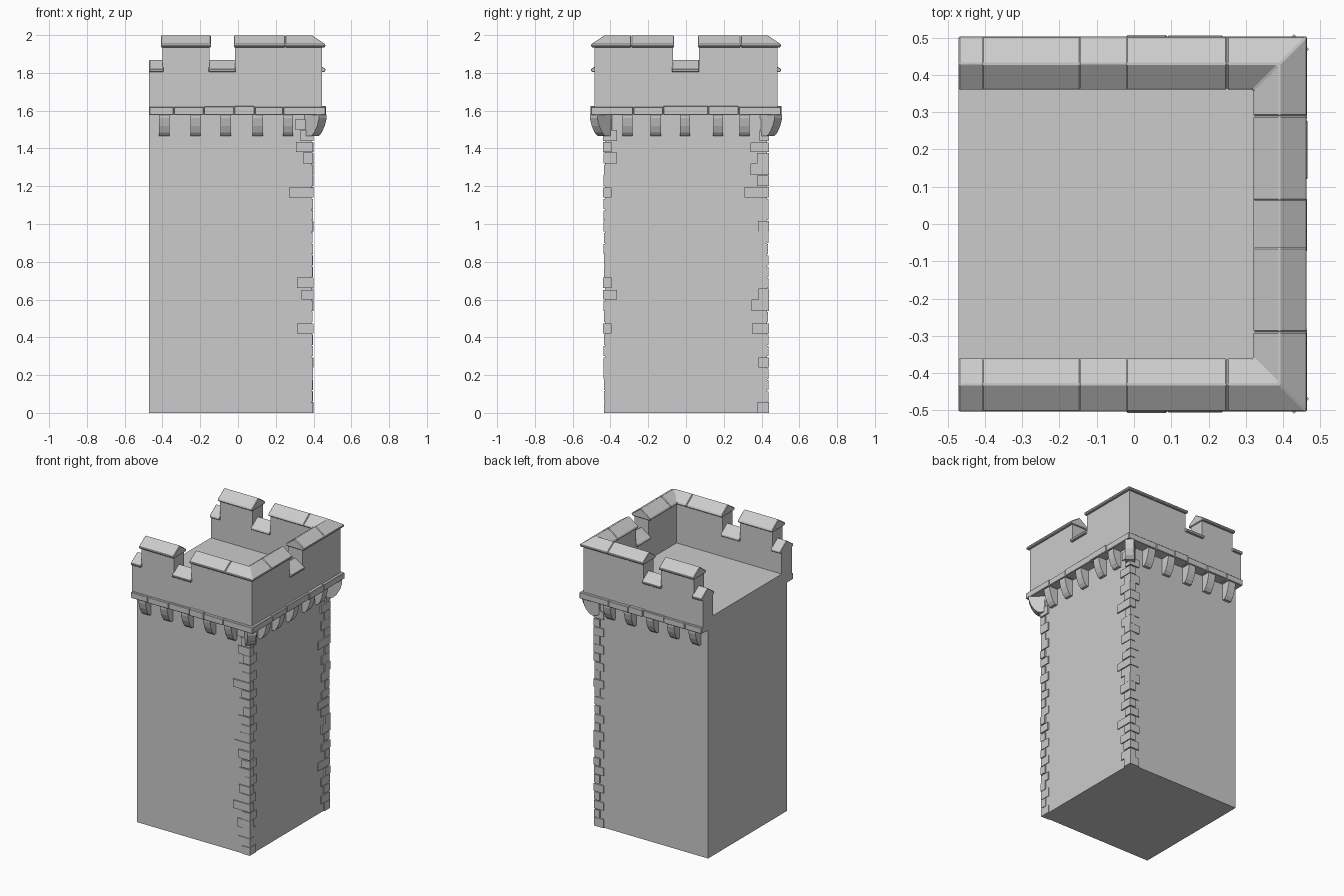
import bpy, bmesh, random
from mathutils import Vector

random.seed(4)
cube = bpy.data.objects.get("Cube")
if cube:
    bpy.data.objects.remove(cube, do_unlink=True)

stone = bpy.data.materials.new("grey_stone")
stone.use_nodes = True
GREY = (0.6, 0.6, 0.6, 1)
stone.diffuse_color = GREY
stone.node_tree.nodes["Principled BSDF"].inputs["Base Color"].default_value = GREY

# Tower faces: open side at LEFT, faces at RIGHT and at +-SIDE
LEFT, RIGHT, SIDE = -0.47, 0.39, 0.43
FRONT_RIGHT = (RIGHT, -SIDE)


def sweep(name, path, profile, bevel=0):
    """Sweep a closed (outward offset, z) profile along a mitred ground path."""
    pts = [Vector(p) for p in path]
    dirs = [(b - a).normalized() for a, b in zip(pts, pts[1:])]
    normals = [Vector((d.y, -d.x)) for d in dirs]
    bm = bmesh.new()
    rings = []
    for i, p in enumerate(pts):
        n1, n2 = normals[max(i - 1, 0)], normals[min(i, len(normals) - 1)]
        miter = (n1 + n2) / (1 + n1.dot(n2))
        rings.append([bm.verts.new((*(p + miter * o), z)) for o, z in profile])
    count = len(profile)
    for r, s in zip(rings, rings[1:]):
        for k in range(count):
            m = (k + 1) % count
            bm.faces.new((r[k], r[m], s[m], s[k]))
    bm.faces.new(rings[0])
    bm.faces.new(rings[-1])
    bmesh.ops.recalc_face_normals(bm, faces=bm.faces)
    mesh = bpy.data.meshes.new(name)
    bm.to_mesh(mesh)
    bm.free()
    mesh.materials.append(stone)
    obj = bpy.data.objects.new(name, mesh)
    bpy.context.collection.objects.link(obj)
    if bevel:
        mod = obj.modifiers.new("worn_edges", "BEVEL")
        mod.width, mod.segments = bevel, 1
    return obj


def both(name, path, profile, bevel=0):
    """Build a part at the front and its mirror at the back."""
    sweep("front_" + name, path, profile, bevel)
    sweep("back_" + name, [(x, -y) for x, y in reversed(path)], profile, bevel)


def rect(inner, outer, low, high):
    return [(inner, low), (outer, low), (outer, high), (inner, high)]


def gable(top):
    return [(-0.07, top - 0.065), (0.07, top - 0.065), (0.074, top - 0.05),
            (0, top), (-0.07, top - 0.05)]


def front(a, b):
    return [(a, -SIDE), (b, -SIDE)]


# Tower body with the roof floor
sweep("tower_body", [(LEFT, 0), (RIGHT, 0)], rect(-SIDE, SIDE, 0, 1.66))

# Parapet wall around three sides
sweep("parapet_wall", [(LEFT, -SIDE), FRONT_RIGHT, (RIGHT, SIDE), (LEFT, SIDE)],
      rect(-0.055, 0.055, 1.58, 1.82))

# Merlons
merlon = rect(-0.055, 0.055, 1.81, 1.95)
both("merlon", front(-0.4, -0.15), merlon)
both("corner_merlon", [(-0.015, -SIDE), FRONT_RIGHT, (RIGHT, -0.07)], merlon)

# Ridged coping stones on merlons and in the gaps
high, low = gable(2.0), gable(1.87)
both("merlon_coping", front(-0.408, -0.143), high, 0.004)
both("long_coping", front(-0.022, 0.249), high, 0.004)
both("corner_coping", [(0.25, -SIDE), FRONT_RIGHT, (RIGHT, -0.29)], high, 0.004)
both("side_coping", [(RIGHT, -0.289), (RIGHT, -0.063)], high, 0.004)
both("end_gap_coping", front(LEFT, -0.395), low, 0.003)
both("gap_coping", front(-0.155, -0.012), low, 0.003)
sweep("side_gap_coping", [(RIGHT, -0.075), (RIGHT, 0.07)], low, 0.003)


# String course of separate slabs, slightly uneven
def slab():
    return rect(-0.02, 0.073 + random.uniform(-0.004, 0.004),
                1.578, 1.622 + random.uniform(-0.004, 0.004))


joints = [LEFT, -0.34, -0.18, -0.02, 0.09, 0.24]
for a, b in zip(joints, joints[1:]):
    both("string_course", front(a, b - 0.002), slab(), 0.003)
both("string_course_corner", [(0.24, -SIDE), FRONT_RIGHT, (RIGHT, -0.28)],
     slab(), 0.003)
joints = [-0.278, -0.12, 0.12, 0.28]
for a, b in zip(joints, joints[1:]):
    sweep("side_string_course", [(RIGHT, a), (RIGHT, b - 0.002)], slab(), 0.003)

# Corbels under the string course
corbel = [(-0.02, 1.465), (0.018, 1.465), (0.036, 1.485), (0.052, 1.52),
          (0.062, 1.56), (0.062, 1.58), (-0.02, 1.58)]
HALF = 0.027
for x in (-0.39, -0.225, -0.065, 0.105, 0.265):
    both("corbel", front(x - HALF, x + HALF), corbel)
for y in (-0.31, -0.16, -0.005, 0.17, 0.31):
    sweep("side_corbel", [(RIGHT, y - HALF), (RIGHT, y + HALF)], corbel)
d = 0.02
both("corner_corbel", [(RIGHT - d, -SIDE - d), (RIGHT + d, -SIDE + d)],
     [(o * 1.35, z) for o, z in corbel])

# Corner stones: alternating long and short legs, a few extra long
ROWS = 26
step = 1.56 / ROWS
for i in range(ROWS):
    z = i * step
    for sign in (-1, 1):
        long_leg, short_leg = (0.08, 0.035) if i % 2 else (0.05, 0.065)
        long_leg += random.uniform(-0.01, 0.01)
        if i % 7 == 5:
            long_leg = 0.12
        along_x, along_y = (long_leg, short_leg) if sign < 0 else (short_leg, long_leg)
        out = 0.007 + random.uniform(-0.003, 0.003)
        path = [(RIGHT - along_x, sign * SIDE), (RIGHT, sign * SIDE),
                (RIGHT, sign * (SIDE - along_y))]
        sweep("corner_stone", path if sign < 0 else path[::-1],
              rect(-0.01, out, z, z + step * random.uniform(0.86, 1.0)))
